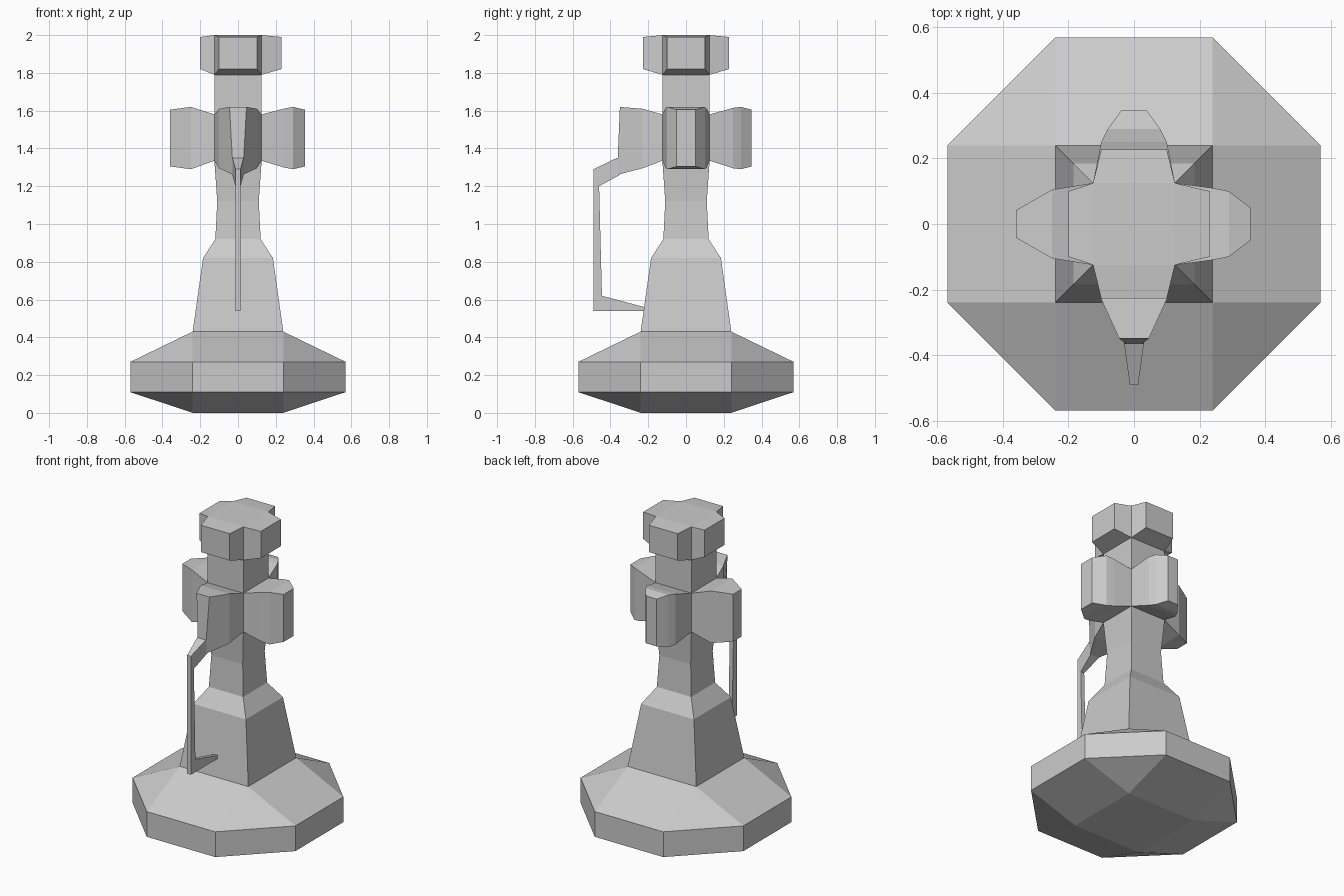
import bpy, bmesh
from math import radians
from mathutils import Matrix, Vector

if "Cube" in bpy.data.objects:
    bpy.data.objects.remove(bpy.data.objects["Cube"])


def finish(bm, name, turn=0):
    bmesh.ops.recalc_face_normals(bm, faces=bm.faces)
    bm.transform(Matrix.Rotation(radians(turn), 4, 'Z'))
    mesh = bpy.data.meshes.new(name)
    bm.to_mesh(mesh)
    bm.free()
    obj = bpy.data.objects.new(name, mesh)
    bpy.context.collection.objects.link(obj)
    return obj


def loft(name, sections, cap=False, turn=0):
    """Skin four-cornered sections; optionally close the last one."""
    bm = bmesh.new()
    rings = [[bm.verts.new(p) for p in s] for s in sections]
    for a, b in zip(rings, rings[1:]):
        for i in range(4):
            j = (i + 1) % 4
            bm.faces.new((a[i], a[j], b[j], b[i]))
    if cap:
        bm.faces.new(rings[-1])
    return finish(bm, name, turn)


def square(r, z):
    return [(-r, -r, z), (r, -r, z), (r, r, z), (-r, r, z)]


def rib(top, bottom):
    """Section across x; each end is (y, z, half width)."""
    (ty, tz, tw), (by, bz, bw) = top, bottom
    return [(-tw, ty, tz), (tw, ty, tz), (bw, by, bz), (-bw, by, bz)]


def arm(name, steps, turn):
    """Arm pointing to -y, steps are (reach, low z, high z, half width)."""
    loft(name, [rib((-d, hi, w), (-d, lo, w)) for d, lo, hi, w in steps], True, turn)


# Eight-sided foot tapering to squares at bottom and top
bm = bmesh.new()
points = square(0.24, 0) + square(0.24, 0.43)
for z in (0.11, 0.27):
    for sx in (-1, 1):
        for sy in (-1, 1):
            points += [(sx * 0.24, sy * 0.57, z), (sx * 0.57, sy * 0.24, z)]
for p in points:
    bm.verts.new(p)
bmesh.ops.convex_hull(bm, input=bm.verts)
bmesh.ops.dissolve_limit(bm, angle_limit=radians(1), verts=bm.verts, edges=bm.edges)
bmesh.ops.delete(bm, geom=[f for f in bm.faces if f.calc_center_median().z > 0.42],
                 context='FACES_ONLY')
finish(bm, "foot")

# Square column below and above the middle arms, and the flat top
loft("column", [square(0.24, 0.43), square(0.185, 0.82), square(0.12, 0.92),
                square(0.11, 1.12), square(0.125, 1.335)])
loft("neck", [square(0.125, 1.58), square(0.125, 1.79)])
loft("head_top", [square(0.125, 1.999), square(0.125, 2.0)], True)

# Cross-shaped head
for side, turn, reach in (("front", 0, 0.228), ("right", 90, 0.23),
                          ("back", 180, 0.228), ("left", 270, 0.20)):
    arm("head_" + side, [(0.125, 1.79, 2.0, 0.125), (reach, 1.82, 1.99, 0.10)], turn)

# Middle arms with narrowed ends
root = (0.125, 1.335, 1.58, 0.125)
arm("right_arm", [root, (0.24, 1.30, 1.61, 0.11), (0.29, 1.29, 1.62, 0.10),
                  (0.355, 1.305, 1.605, 0.05)], 90)
arm("back_arm", [root, (0.25, 1.295, 1.615, 0.10), (0.29, 1.29, 1.62, 0.08),
                 (0.348, 1.305, 1.605, 0.038)], 180)
arm("left_arm", [root, (0.25, 1.29, 1.62, 0.105), (0.36, 1.305, 1.605, 0.042)], 270)

# Front arm, sharpened towards the handle
loft("front_arm", [rib((-0.125, 1.58, 0.125), (-0.125, 1.335, 0.125)),
                   rib((-0.23, 1.61, 0.10), (-0.23, 1.295, 0.10)),
                   rib((-0.35, 1.62, 0.045), (-0.365, 1.26, 0.025))], True)

# Thin bent handle running down to the column
loft("handle", [rib((-0.365, 1.35, 0.03), (-0.35, 1.26, 0.03)),
                rib((-0.49, 1.29, 0.013), (-0.46, 1.20, 0.013)),
                rib((-0.49, 0.54, 0.013), (-0.445, 0.62, 0.013)),
                rib((-0.22, 0.54, 0.013), (-0.22, 0.56, 0.013))], True)
